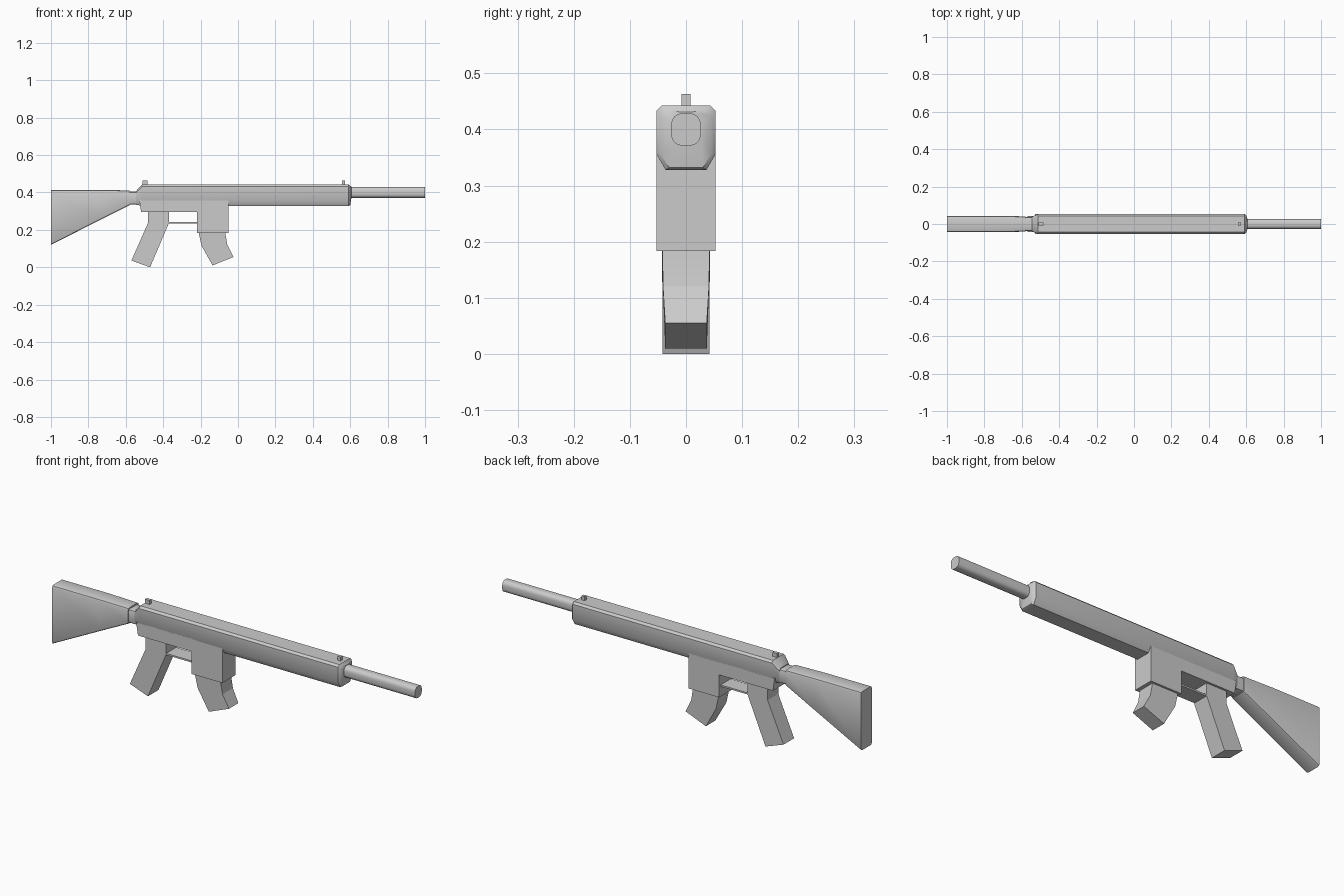
import bpy, bmesh, math

if "Cube" in bpy.data.objects:
    bpy.data.objects.remove(bpy.data.objects["Cube"])


def finish(name, bm, angle=35):
    bmesh.ops.recalc_face_normals(bm, faces=bm.faces)
    me = bpy.data.meshes.new(name)
    bm.to_mesh(me)
    bm.free()
    ob = bpy.data.objects.new(name, me)
    bpy.context.collection.objects.link(ob)
    bpy.ops.object.select_all(action='DESELECT')
    ob.select_set(True)
    bpy.context.view_layer.objects.active = ob
    bpy.ops.object.shade_smooth_by_angle(angle=math.radians(angle))
    return ob


def half_ring(w, lo, hi, r_top, bot_y, bot_z, steps):
    """Right half of a cross-section: cut or rounded bottom edge, rounded top edge."""
    pts = []
    for i in range(steps + 1):
        a = math.pi / 2 * i / steps
        pts.append((w - bot_y + bot_y * math.sin(a), lo + bot_z - bot_z * math.cos(a)))
    for i in range(steps + 1):
        a = math.pi / 2 * i / steps
        pts.append((w - r_top + r_top * math.cos(a), hi - r_top + r_top * math.sin(a)))
    return pts


def loft(name, sections, steps=2):
    """Sections along x: (x, half width, z low, z high, top radius, bottom cut y, bottom cut z)."""
    bm = bmesh.new()
    rings = []
    for x, *s in sections:
        h = half_ring(*s, steps)
        ring = h + [(-y, z) for y, z in reversed(h)]
        rings.append([bm.verts.new((x, y, z)) for y, z in ring])
    n = len(rings[0])
    for a, b in zip(rings, rings[1:]):
        for i in range(n):
            j = (i + 1) % n
            bm.faces.new((a[i], a[j], b[j], b[i]))
    bm.faces.new(rings[0])
    bm.faces.new(rings[-1])
    return finish(name, bm)


def prism(name, profile):
    """Side profile of (x, z, half width) points, closed across y."""
    bm = bmesh.new()
    a = [bm.verts.new((x, -w, z)) for x, z, w in profile]
    b = [bm.verts.new((x, w, z)) for x, z, w in profile]
    bm.faces.new(a)
    bm.faces.new(b)
    n = len(a)
    for i in range(n):
        j = (i + 1) % n
        bm.faces.new((a[i], a[j], b[j], b[i]))
    return finish(name, bm, 15)


# Upper body with chamfered lower edges, rear taper and sloped nose
W = 0.0525
loft("upper_body", [
    (-0.545, 0.040, 0.335, 0.408, 0.010, 0.012, 0.020),
    (-0.512, W, 0.328, 0.443, 0.010, 0.016, 0.028),
    (0.592, W, 0.328, 0.443, 0.010, 0.016, 0.028),
    (0.600, 0.046, 0.332, 0.436, 0.012, 0.016, 0.025),
    (0.606, 0.027, 0.368, 0.431, 0.016, 0.016, 0.016)], 1)

# Lower body with the magazine well
prism("lower_body", [(x, z, W) for x, z in [
    (-0.528, 0.36), (-0.518, 0.296), (-0.22, 0.296), (-0.22, 0.183),
    (-0.05, 0.183), (-0.05, 0.36)]])

# Barrel
loft("barrel", [(x, 0.0265, 0.371, 0.429, 0.020, 0.020, 0.020)
                for x in (0.595, 1.0)], 4)

# Stock and the neck joining it to the body
loft("stock_neck", [(x, 0.037, 0.335, 0.404, 0.010, 0.010, 0.010)
                    for x in (-0.585, -0.54)])
loft("stock", [
    (-1.0, 0.043, 0.12, 0.414, 0.010, 0.010, 0.010),
    (-0.74, 0.043, 0.252, 0.414, 0.010, 0.010, 0.010),
    (-0.58, 0.041, 0.332, 0.411, 0.010, 0.010, 0.010)])

# Grip
prism("grip", [(x, z, 0.042) for x, z in [
    (-0.482, 0.30), (-0.482, 0.235), (-0.57, 0.036), (-0.47, 0.0),
    (-0.37, 0.235), (-0.37, 0.30)]])

# Curved magazine, narrowing towards its base
prism("magazine", [
    (-0.21, 0.20, 0.042), (-0.21, 0.183, 0.042), (-0.195, 0.115, 0.041),
    (-0.136, 0.010, 0.037), (-0.024, 0.055, 0.037), (-0.057, 0.120, 0.041),
    (-0.068, 0.183, 0.042), (-0.068, 0.20, 0.042)])

# Trigger guard
prism("trigger_guard", [(x, z, 0.040) for x, z in [
    (-0.38, 0.233), (-0.21, 0.233), (-0.21, 0.241), (-0.38, 0.241)]])

# Sights
for name, x0, x1 in [("rear_sight", -0.51, -0.484), ("front_sight", 0.556, 0.573)]:
    prism(name, [(x, z, 0.008) for x, z in [
        (x0, 0.435), (x1, 0.435), (x1, 0.463), (x0, 0.463)]])
